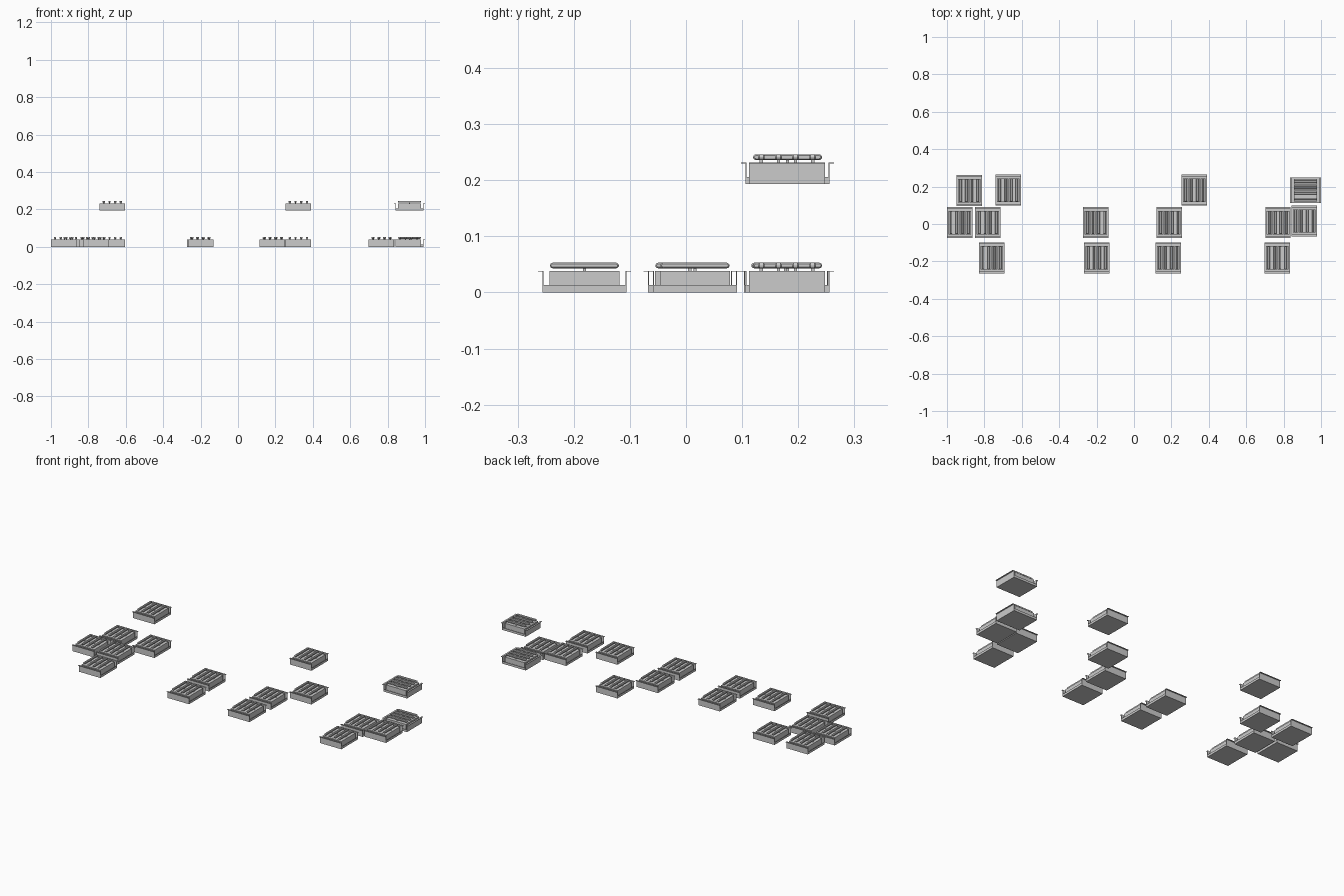
import bpy, bmesh, math
from mathutils import Matrix, Vector

if "Cube" in bpy.data.objects:
    bpy.data.objects.remove(bpy.data.objects["Cube"])

W, L = 0.136, 0.150       # tray width (x) and length (y)
T = 0.002                 # sheet thickness
PITCH = 0.0305            # spacing of the four cartridges
OFFSETS = [(i - 1.5) * PITCH for i in range(4)]


def box(bm, x0, x1, y0, y1, z0, z1):
    m = Matrix.Translation(((x0 + x1) / 2, (y0 + y1) / 2, (z0 + z1) / 2))
    m = m @ Matrix.Diagonal((x1 - x0, y1 - y0, z1 - z0, 1))
    bmesh.ops.create_cube(bm, size=1, matrix=m)


def finish(bm, name):
    bmesh.ops.recalc_face_normals(bm, faces=bm.faces)
    me = bpy.data.meshes.new(name)
    bm.to_mesh(me)
    bm.free()
    return me


def tray_mesh():
    bm = bmesh.new()
    # floor and low side rims
    box(bm, -W/2, W/2, -L/2, L/2, 0, T)
    for s in (-1, 1):
        xs = sorted((s * W/2, s * (W/2 - T)))
        box(bm, *xs, -L/2, L/2, T, 0.013)
        # tall end plate with outward lip
        ys = sorted((s * L/2, s * (L/2 - T)))
        box(bm, -W/2, W/2, *ys, T, 0.038)
        ys = sorted((s * (L/2 - T), s * 0.083))
        box(bm, -W/2, W/2, *ys, 0.037, 0.0385)
    return finish(bm, "tray")


def block_mesh():
    bm = bmesh.new()
    for x in OFFSETS:
        box(bm, x - 0.0145, x + 0.0145, -0.0625, 0.0625, T, 0.038)
    return finish(bm, "cartridge_blocks")


def handle_mesh():
    bm = bmesh.new()
    r, half = 0.005, 0.0615
    # rounded bar outline in the y-z plane
    prof = []
    for s, start in ((1, -90), (-1, 90)):
        for k in range(7):
            a = math.radians(start + k * 30)
            prof.append((s * (half - r) + r * math.cos(a), 0.048 + r * math.sin(a)))
    for x in OFFSETS:
        # bar with narrowed edges
        rings = []
        for dx, sc in ((-0.006, 0.6), (-0.0035, 1), (0.0035, 1), (0.006, 0.6)):
            rings.append([bm.verts.new((x + dx, y - math.copysign(r * (1 - sc), y),
                                        0.048 + (z - 0.048) * sc)) for y, z in prof])
        n = len(prof)
        for a, b in zip(rings, rings[1:]):
            for i in range(n):
                bm.faces.new((a[i], a[(i + 1) % n], b[(i + 1) % n], b[i]))
        bm.faces.new(rings[0])
        bm.faces.new(rings[-1])
        # centre post
        box(bm, x - 0.003, x + 0.003, -0.003, 0.003, 0.037, 0.045)
    return finish(bm, "handles")


meshes = [tray_mesh(), block_mesh(), handle_mesh()]

# tray placements: x, y, z, turned
UP = 0.193
places = [
    (-0.761, -0.181, 0, 0), (-0.199, -0.181, 0, 0), (0.184, -0.181, 0, 0), (0.766, -0.181, 0, 0),
    (-0.932, 0.007, 0, 0), (-0.782, 0.007, 0, 0), (-0.204, 0.007, 0, 0),
    (0.189, 0.007, 0, 0), (0.770, 0.007, 0, 0), (0.911, 0.016, 0, 0),
    (-0.881, 0.178, 0, 0),
]
for z in (0, UP):
    places += [(-0.672, 0.181, z, 0), (0.323, 0.181, z, 0), (0.917, 0.180, z, 1)]

for i, (x, y, z, turned) in enumerate(places):
    for me in meshes:
        ob = bpy.data.objects.new(f"{me.name}_{i + 1}", me)
        ob.location = (x, y, z)
        ob.rotation_euler.z = math.pi / 2 * turned
        bpy.context.collection.objects.link(ob)
